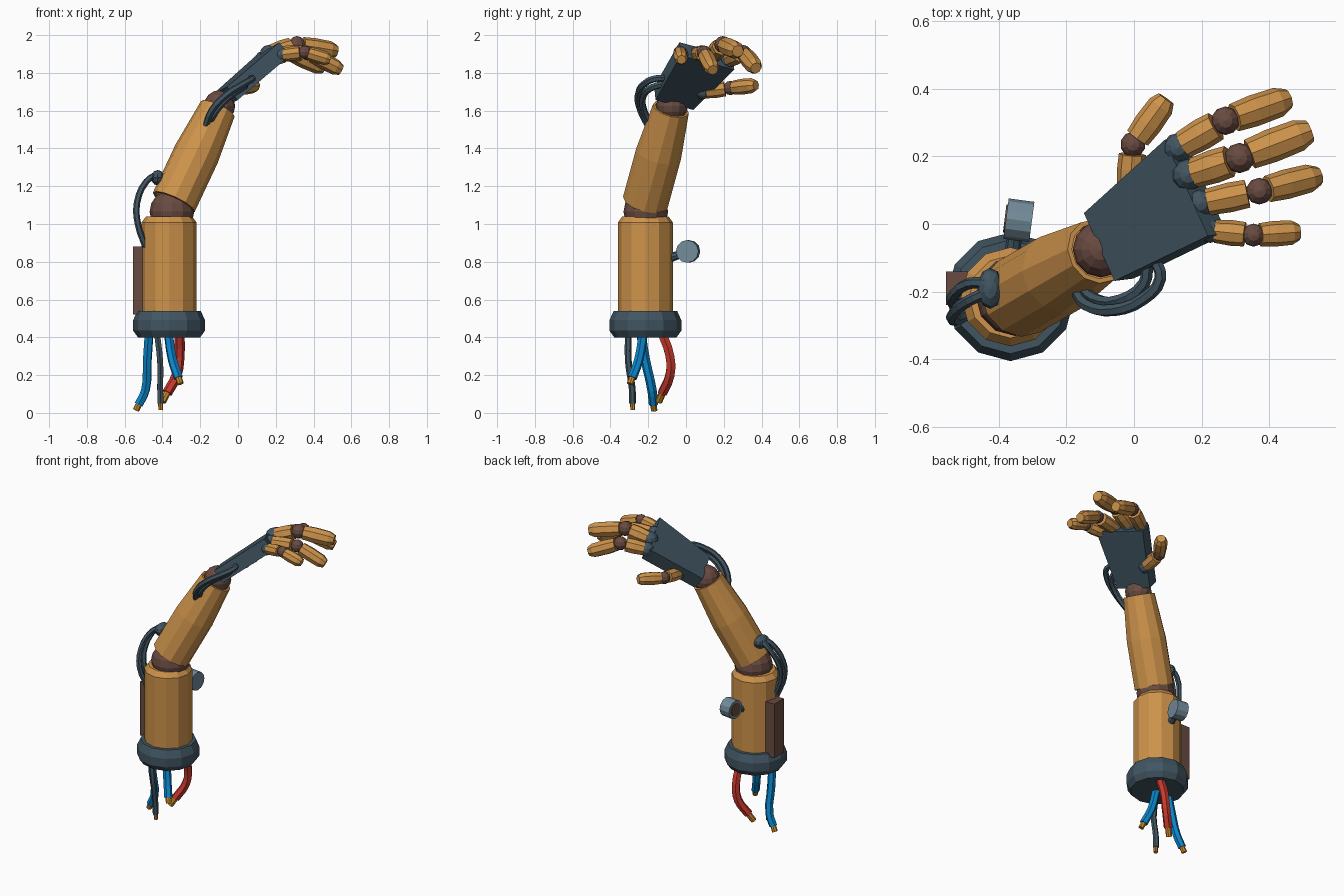
import bpy, bmesh, math
from mathutils import Vector as V

if "Cube" in bpy.data.objects:
    bpy.data.objects.remove(bpy.data.objects["Cube"])


def material(name, rgb):
    m = bpy.data.materials.new(name)
    m.diffuse_color = (*rgb, 1)
    m.use_nodes = True
    m.node_tree.nodes["Principled BSDF"].inputs["Base Color"].default_value = m.diffuse_color
    return m


TAN = material("tan_shell", (.61, .29, .07))
DARK = material("dark_slate", (.053, .091, .12))
BROWN = material("brown_joint", (.14, .07, .053))
BLUE = material("blue_wire", (.003, .24, .61))
RED = material("red_wire", (.58, .04, .026))
GREY = material("grey_metal", (.17, .26, .32))
COPPER = material("copper", (.6, .25, .02))


def finish(name, bm, mat):
    bmesh.ops.recalc_face_normals(bm, faces=bm.faces)
    me = bpy.data.meshes.new(name)
    bm.to_mesh(me)
    bm.free()
    me.materials.append(mat)
    ob = bpy.data.objects.new(name, me)
    bpy.context.collection.objects.link(ob)
    return ob


def lathe(name, a, b, profile, mat, sides=12):
    """Capped turned shape along a-b; profile holds (fraction, radius)."""
    a, b = V(a), V(b)
    q = (b - a).to_track_quat('Z', 'Y')
    bm = bmesh.new()
    rings = []
    for t, r in profile:
        c = a.lerp(b, t)
        rings.append([bm.verts.new(c + q @ V((r * math.sin(k * 2 * math.pi / sides),
                                              r * math.cos(k * 2 * math.pi / sides), 0)))
                      for k in range(sides)])
    for r0, r1 in zip(rings, rings[1:]):
        for k in range(sides):
            j = (k + 1) % sides
            bm.faces.new((r0[k], r0[j], r1[j], r1[k]))
    bm.faces.new(rings[0])
    bm.faces.new(rings[-1])
    return finish(name, bm, mat)


def ball(name, c, r, mat, u=12, v=8, scale=(1, 1, 1)):
    bm = bmesh.new()
    bmesh.ops.create_uvsphere(bm, u_segments=u, v_segments=v, radius=r)
    bmesh.ops.scale(bm, vec=scale, verts=bm.verts)
    bmesh.ops.translate(bm, vec=c, verts=bm.verts)
    return finish(name, bm, mat)


def cable(name, pts, r, mat):
    cu = bpy.data.curves.new(name, 'CURVE')
    cu.dimensions = '3D'
    cu.bevel_depth = r
    cu.bevel_resolution = 1
    cu.resolution_u = 3
    cu.use_fill_caps = True
    s = cu.splines.new('BEZIER')
    s.bezier_points.add(len(pts) - 1)
    for p, co in zip(s.bezier_points, pts):
        p.co = co
        p.handle_left_type = p.handle_right_type = 'AUTO'
    s.use_smooth = False
    cu.materials.append(mat)
    ob = bpy.data.objects.new(name, cu)
    bpy.context.collection.objects.link(ob)


# collar and upper arm
AX, AY = -.365, -.215
lathe("collar", (AX, AY, .4), (AX, AY, .54),
      [(0, .165), (.25, .19), (.65, .19), (1, .168)], DARK)
lathe("upper_arm", (AX, AY, .5), (AX, AY, 1.04), [(0, .146), (.94, .146), (1, .122)], TAN)

# elbow, forearm with recessed ends, wrist
ball("elbow", (-.35, -.213, 1.065), .118, BROWN)
lathe("forearm", (-.34, -.215, 1.115), (-.107, -.08, 1.61),
      [(.07, .1), (0, .105), (0, .122), (.52, .122), (1, .098), (1, .084), (.92, .08)], TAN)
ball("wrist", (-.098, -.075, 1.625), .083, BROWN)

# palm: tapered slab in its own tilted frame
d = V((.258, .175, .225)).normalized()
w = V((.36, -.9, .2))
w = (w - d * w.dot(d)).normalized()
n = w.cross(d)
o = V((-.103, -.068, 1.70))
bm = bmesh.new()
vs = [bm.verts.new(o + d * l + w * s * h - n * t)
      for l, h in ((0, .113), (.384, .16)) for s, t in ((-1, 0), (1, 0), (1, .09), (-1, .09))]
for f in ((0, 1, 2, 3), (4, 5, 6, 7), (0, 1, 5, 4), (1, 2, 6, 5), (2, 3, 7, 6), (3, 0, 4, 7)):
    bm.faces.new([vs[i] for i in f])
finish("palm", bm, DARK)

# fingers and thumb: knuckle, joint, tip and radius
digits = {
    "index": ((.13, .225, 1.87), (.27, .305, 1.905), (.455, .37, 1.825), .047),
    "middle": ((.16, .145, 1.90), (.312, .195, 1.95), (.52, .275, 1.915), .05),
    "ring": ((.195, .06, 1.90), (.37, .097, 1.905), (.545, .142, 1.815), .044),
    "little": ((.225, -.02, 1.895), (.353, -.033, 1.91), (.487, -.024, 1.87), .038),
    "thumb": ((-.013, .09, 1.70), (-.003, .235, 1.72), (.095, .37, 1.735), .042),
}
for name, (k, j, t, r) in digits.items():
    ball(name + "_knuckle", k, r * .95, DARK, 10, 6)
    lathe(name + "_lower", k, j, [(.12, r * .9), (.5, r), (.8, r * .95)], TAN, 8)
    ball(name + "_joint", j, r * .9, BROWN, 10, 6)
    lathe(name + "_upper", j, t, [(.14, r * .9), (.45, r), (.84, r * .95), (1, r * .65)], TAN, 8)

# back box
bm = bmesh.new()
bmesh.ops.create_cube(bm, size=1)
bmesh.ops.scale(bm, vec=(.08, .1, .36), verts=bm.verts)
bmesh.ops.translate(bm, vec=(-.515, -.19, .70), verts=bm.verts)
finish("back_box", bm, BROWN)

# side knob on a stem
lathe("knob_stem", (-.36, -.1, .815), (-.35, 0, .85), [(0, .025), (1, .02)], DARK, 8)
lathe("knob", (-.378, .016, .855), (-.302, .006, .855), [(0, .06), (1, .06)], GREY, 12)
lathe("knob_face", (-.382, .0165, .855), (-.37, .015, .855), [(0, .042), (1, .042)], BROWN, 12)

# elbow cables and their socket
ball("elbow_socket", (-.425, -.19, 1.245), .045, DARK, 10, 6, (.85, 1.35, .9))
for i, dy in enumerate((0, .05)):
    cable(f"elbow_cable_{i}", [(-.43, -.2 + dy * .5, 1.265), (-.485, -.225 + dy, 1.225),
                               (-.535, -.265 + dy, 1.11), (-.53, -.285 + dy, 1.0),
                               (-.49, -.265 + dy, .88)], .017, DARK)

# wrist cables
cable("wrist_cable_outer", [(-.17, -.2, 1.52), (-.14, -.24, 1.6), (-.06, -.255, 1.685),
                            (.03, -.22, 1.742), (.078, -.16, 1.77), (.06, -.1, 1.77)], .018, DARK)
cable("wrist_cable_inner", [(-.155, -.185, 1.53), (-.115, -.222, 1.6), (-.04, -.225, 1.68),
                            (.03, -.175, 1.725), (.04, -.12, 1.74)], .018, DARK)

# loose wires with bare copper ends
wires = [
    ("blue_wire_long", BLUE, .025, [(-.47, -.24, .43), (-.48, -.215, .28), (-.49, -.18, .12), (-.525, -.172, .045)]),
    ("blue_wire_short", BLUE, .025, [(-.37, -.225, .43), (-.347, -.25, .28), (-.315, -.285, .185)]),
    ("red_wire", RED, .027, [(-.31, -.13, .43), (-.31, -.085, .3), (-.325, -.085, .2), (-.375, -.125, .105)]),
    ("dark_wire", DARK, .018, [(-.43, -.305, .43), (-.412, -.305, .27), (-.412, -.285, .13), (-.41, -.283, .05)]),
]
for name, mat, r, pts in wires:
    cable(name, pts, r, mat)
    e = V(pts[-1])
    u = (e - V(pts[-2])).normalized()
    lathe(name + "_core", e - u * .03, e + u * (.035 if mat is not RED else .055),
          [(0, r * .7), (1, r * .7)], COPPER, 8)
